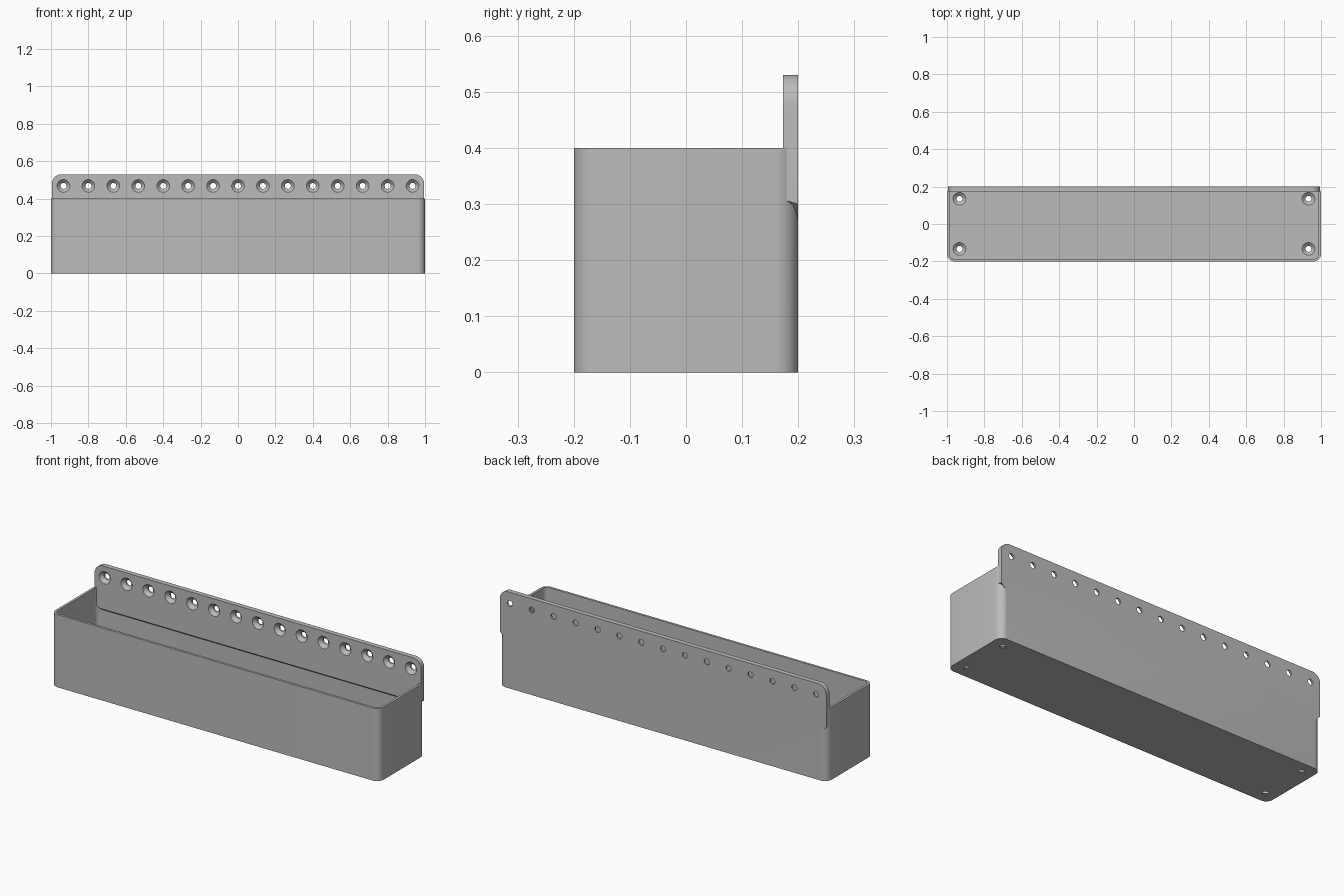
import bpy
import bmesh
from math import cos, sin, pi
from mathutils import Matrix

cube = bpy.data.objects.get("Cube")
if cube:
    bpy.data.objects.remove(cube)

grey = bpy.data.materials.new("plain grey")
grey.use_nodes = True
COLOUR = (0.5, 0.5, 0.5, 1)
grey.diffuse_color = COLOUR
grey.node_tree.nodes["Principled BSDF"].inputs["Base Color"].default_value = COLOUR


def arc(cx, cy, r, start, steps=10):
    """Quarter circle of points, counter-clockwise from a start angle."""
    return [(cx + r * cos(start + pi / 2 * i / steps),
             cy + r * sin(start + pi / 2 * i / steps)) for i in range(steps + 1)]


def rounded_rect(w, d, r):
    pts = []
    for k, (sx, sy) in enumerate([(1, 1), (-1, 1), (-1, -1), (1, -1)]):
        pts += arc(sx * (w - r), sy * (d - r), r, k * pi / 2)
    return pts


def finish(name, bm):
    bmesh.ops.recalc_face_normals(bm, faces=bm.faces)
    mesh = bpy.data.meshes.new(name)
    bm.to_mesh(mesh)
    bm.free()
    mesh.materials.append(grey)
    obj = bpy.data.objects.new(name, mesh)
    bpy.context.collection.objects.link(obj)
    return obj


def prism(name, low, high):
    """Solid between two matching outlines of 3D points."""
    bm = bmesh.new()
    a = [bm.verts.new(p) for p in low]
    b = [bm.verts.new(p) for p in high]
    bm.faces.new(a)
    bm.faces.new(b)
    for i in range(len(a)):
        j = (i + 1) % len(a)
        bm.faces.new((a[i], a[j], b[j], b[i]))
    return finish(name, bm)


def upright(name, outline, z0, z1):
    return prism(name, [(x, y, z0) for x, y in outline], [(x, y, z1) for x, y in outline])


def countersinks(name, places, depth):
    """Screw-hole cutters; local z points out of the countersunk face."""
    profile = [(0.016, -0.06), (0.016, -depth), (0.034, 0), (0.034, 0.03)]
    bm = bmesh.new()
    for place in places:
        rings = [[bm.verts.new(place @ Matrix.Translation(
            (r * cos(2 * pi * i / 32), r * sin(2 * pi * i / 32), z)).translation)
            for i in range(32)] for r, z in profile]
        bm.faces.new(rings[0])
        bm.faces.new(rings[-1])
        for a, b in zip(rings, rings[1:]):
            for i in range(32):
                j = (i + 1) % 32
                bm.faces.new((a[i], a[j], b[j], b[i]))
    return finish(name, bm)


def combine(target, tool, operation):
    mod = target.modifiers.new(operation.lower(), 'BOOLEAN')
    mod.operation = operation
    mod.solver = 'EXACT'
    mod.object = tool
    bpy.context.view_layer.objects.active = target
    bpy.ops.object.modifier_apply(modifier=mod.name)
    bpy.data.objects.remove(tool)


# Open trough with rounded upright corners
WALL, FLOOR, PLATE_Y = 0.013, 0.02, 0.173
trough = upright("wall_trough", rounded_rect(1, 0.2, 0.04), 0, 0.4)
cavity = upright("cavity", rounded_rect(1 - WALL, 0.2 - WALL, 0.04 - WALL), FLOOR, 0.5)
combine(trough, cavity, 'DIFFERENCE')

# Back mounting plate: round top corners, chamfered foot, sloped inner underside
half = [(0.965, 0.27), (0.995, 0.30)] + arc(0.945, 0.48, 0.05, 0)
outline = half + [(-x, z) for x, z in reversed(half)]
back = [(x, 0.2, z) for x, z in outline]
front = [(x, PLATE_Y, z + (0.022 if z < 0.28 else 0.008 if z < 0.31 else 0))
         for x, z in outline]
plate = prism("mounting_plate", front, back)
combine(trough, plate, 'UNION')

# Row of countersunk holes along the plate
face_front = Matrix.Rotation(pi / 2, 4, 'X')
row = [Matrix.Translation((i * 0.1333, PLATE_Y, 0.468)) @ face_front for i in range(-7, 8)]
combine(trough, countersinks("plate_holes", row, 0.018), 'DIFFERENCE')

# Four countersunk holes in the floor
corners = [Matrix.Translation((x, y, FLOOR)) for x in (-0.933, 0.933) for y in (-0.133, 0.135)]
combine(trough, countersinks("floor_holes", corners, 0.016), 'DIFFERENCE')

bpy.ops.object.select_all(action='DESELECT')
trough.select_set(True)
bpy.context.view_layer.objects.active = trough
bpy.ops.object.shade_smooth_by_angle(angle=pi / 6)
